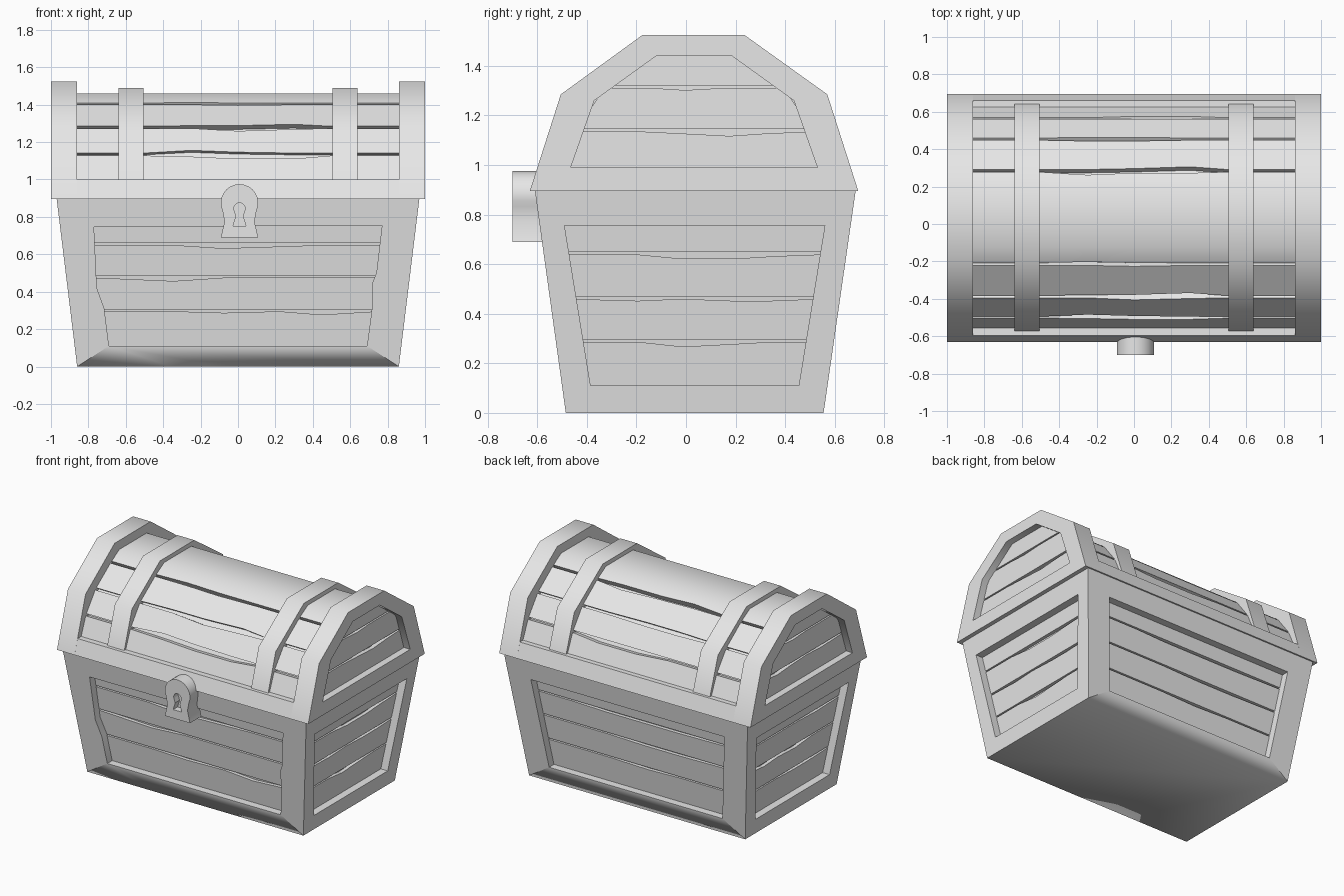
import bpy, bmesh, math, random
from mathutils import Vector

random.seed(4)
if "Cube" in bpy.data.objects:
    bpy.data.objects.remove(bpy.data.objects["Cube"])

grey = bpy.data.materials.new("grey")
grey.use_nodes = True
grey.diffuse_color = (0.8, 0.8, 0.8, 1)
grey.node_tree.nodes["Principled BSDF"].inputs["Base Color"].default_value = grey.diffuse_color


def finish(bm, name, angle=None):
    """Turn a bmesh into a named object, smooth up to the given angle."""
    bmesh.ops.remove_doubles(bm, verts=bm.verts, dist=0.0005)
    bmesh.ops.recalc_face_normals(bm, faces=bm.faces)
    if angle:
        for f in bm.faces:
            f.smooth = True
        for e in bm.edges:
            e.smooth = e.calc_face_angle(math.pi) < math.radians(angle)
    mesh = bpy.data.meshes.new(name)
    bm.to_mesh(mesh)
    bm.free()
    mesh.materials.append(grey)
    obj = bpy.data.objects.new(name, mesh)
    bpy.context.collection.objects.link(obj)
    return obj


def face(bm, points):
    return bm.faces.new([bm.verts.new(p) for p in points])


def loft(bm, rings):
    """Skin equal-length rings and cap both ends."""
    rows = [[bm.verts.new(p) for p in ring] for ring in rings]
    n = len(rows[0])
    for a, b in zip(rows, rows[1:]):
        for i in range(n):
            j = (i + 1) % n
            bm.faces.new((a[i], a[j], b[j], b[i]))
    bm.faces.new(rows[0])
    bm.faces.new(rows[-1])


def section(points, x):
    return [(x, y, z) for y, z in points]


def lerp_table(table, z):
    for (z0, v0), (z1, v1) in zip(table, table[1:]):
        if z <= z1 or z1 == table[-1][0]:
            return v0 + (v1 - v0) * (z - z0) / (z1 - z0)


# Sloping body walls: u runs along the wall, z up, d into the wall
def front(u, z, d=0):
    return (u, -0.485 - 0.125 * z / 0.9 + d, z)


def back(u, z, d=0):
    return (u, 0.555 + 0.13 * z / 0.9 - d, z)


def side(sign, x0, slope):
    return lambda u, z, d=0: (sign * (x0 + slope * z - d), u, z)


def recess(bm, place, outer, inner, depth):
    """Frame face around a sunken opening; loops are given side by side."""
    n = len(outer)
    for i in range(n):
        o = outer[i] + outer[(i + 1) % n][:1]
        q = inner[i] + inner[(i + 1) % n][:1]
        face(bm, [place(*p) for p in o + q[::-1]])
    loop = [p for s in inner for p in s]
    for a, b in zip(loop, loop[1:] + loop[:1]):
        face(bm, [place(*a), place(*b), place(*b, depth), place(*a, depth)])
    face(bm, [place(*p, depth) for p in loop])


def wall_planks(name, place, levels, table, centre=0, depth=0.055):
    """Horizontal planks with slightly worn edges behind an opening."""
    bm = bmesh.new()
    steps = [-1, -0.45, -0.1, 0.3, 0.6, 1]
    for i, (a, b) in enumerate(zip(levels, levels[1:])):
        lo = a + (0.005 if i else -0.02)
        hi = b + (-0.005 if i < len(levels) - 2 else 0.02)
        wear = [0] + [random.choice((0, 0, 0.008, 0.018)) for _ in steps[2:]] + [0]
        wl, wh = (lerp_table(table, z) + 0.03 for z in (lo, hi))
        ring = [(centre + s * wl, lo) for s in steps]
        ring += [(centre + s * wh, hi - w) for s, w in zip(steps, wear)][::-1]
        loft(bm, [[place(*p, d) for p in ring] for d in (depth, depth + 0.04)])
    finish(bm, name)


# Body: tapered box with a sunken opening in each wall
bm = bmesh.new()
top, half0, half1 = 0.9, 0.86, 0.97
dent = [(-half0, 0), (-0.36, 0), (-0.25, 0.03), (-0.13, 0)]
plain = [[(-half0, 0)], [(half0, 0)], [(half1, top)], [(-half1, top)]]
front_open = [[(-0.69, 0.11)],
              [(0.69, 0.11), (0.715, 0.3), (0.72, 0.45), (0.74, 0.5)],
              [(0.77, 0.755)],
              [(-0.77, 0.745), (-0.755, 0.42), (-0.715, 0.31)]]
back_open = [[(-0.69, 0.11)], [(0.69, 0.11)], [(0.77, 0.755)], [(-0.77, 0.755)]]
recess(bm, front, [dent] + plain[1:], front_open, 0.08)
recess(bm, back, plain, back_open, 0.08)
walls = {s: side(s, half0, (half1 - half0) / top) for s in (1, -1)}
for s in walls:
    recess(bm, walls[s],
           [[(-0.485, 0)], [(0.555, 0)], [(0.685, top)], [(-0.61, top)]],
           [[(-0.385, 0.11)], [(0.455, 0.11)], [(0.56, 0.755)], [(-0.49, 0.755)]], 0.08)
face(bm, [front(*p) for p in dent] + [front(half0, 0), back(half0, 0), back(-half0, 0)])
face(bm, [front(-half1, top), front(half1, top), back(half1, top), back(-half1, top)])
body = finish(bm, "chest_body", 20)

# Long lower edges are worn soft; the frame mitres stay crisp
for e in body.data.edges:
    p, q = (body.data.vertices[i].co for i in e.vertices)
    low = max(p.z, q.z) < 0.05
    if low and abs(p.y - q.y) < 0.05:
        e.use_edge_sharp = False
    elif min(p.z, q.z) < 0.05:
        e.use_edge_sharp = True

# Body planks
long_table, short_table = [(0.11, 0.69), (0.755, 0.77)], [(0.11, 0.42), (0.755, 0.525)]
wall_planks("front_planks", front, [0.11, 0.3, 0.48, 0.655, 0.755], long_table)
wall_planks("back_planks", back, [0.11, 0.3, 0.48, 0.655, 0.755], long_table)
for s, label in ((1, "left"), (-1, "right")):
    wall_planks(label + "_planks", walls[s], [0.11, 0.29, 0.465, 0.645, 0.755],
                short_table, 0.035)

# Lid end frames with a sunken panel, and their planks
outline = [(-0.63, 0.895), (0.695, 0.895), (0.57, 1.285),
           (0.235, 1.525), (-0.175, 1.525), (-0.505, 1.285)]
opening = [(-0.465, 0.99), (0.53, 0.99), (0.435, 1.26),
           (0.185, 1.44), (-0.12, 1.44), (-0.37, 1.26)]
for s, label in ((1, "left"), (-1, "right")):
    bm = bmesh.new()
    loft(bm, [section(outline, s * 0.86), section(outline, s),
              section(opening, s), section(opening, s * 0.92)])
    finish(bm, label + "_lid_frame", 40)
    wall_planks(label + "_lid_planks", side(s, 1, 0), [0.99, 1.14, 1.315, 1.44],
                [(0.99, 0.4975), (1.26, 0.4025), (1.44, 0.1525)], 0.033, 0.05)

# Lid rim
bm = bmesh.new()
rim = [(-0.63, 0.895), (0.695, 0.895), (0.661, 1.0), (-0.596, 1.0)]
loft(bm, [section(rim, -0.86), section(rim, 0.86)])
finish(bm, "lid_rim")

# Lid straps
strap = [(-0.575, 0.99), (-0.485, 1.265), (-0.165, 1.49),
         (0.225, 1.49), (0.55, 1.265), (0.645, 0.99)]
for s, label in ((1, "left"), (-1, "right")):
    bm = bmesh.new()
    loft(bm, [section(strap, s * 0.505), section(strap, s * 0.64)])
    finish(bm, label + "_lid_strap", 40)

# Lid boards over a dark core
boards = [[(-0.555, 1.0), (-0.5, 1.135)], [(-0.5, 1.135), (-0.39, 1.28)],
          [(-0.39, 1.28), (-0.215, 1.405)],
          [(-0.215, 1.405), (-0.12, 1.46), (0.19, 1.46), (0.285, 1.405)],
          [(0.285, 1.405), (0.455, 1.28)], [(0.455, 1.28), (0.565, 1.135)],
          [(0.565, 1.135), (0.625, 1.0)]]
centre = Vector((0.035, 1.0))


def shrink(points, k):
    return [centre + (Vector(p) - centre) * k for p in points]


bm = bmesh.new()
core = shrink([b[0] for b in boards] + [boards[-1][-1]], 0.93)
loft(bm, [section(core, -0.87), section(core, 0.87)])
finish(bm, "lid_core", 40)

bm = bmesh.new()
for i, board in enumerate(boards):
    rings = []
    for x in (-0.87, -0.5, -0.25, 0, 0.3, 0.5, 0.87):
        pts = [Vector(p) for p in board]
        wear = [random.choice((0, 0.006, 0.018)) if abs(x) < 0.4 else 0 for _ in (0, 1)]
        start, end = (pts[1] - pts[0]).normalized(), (pts[-2] - pts[-1]).normalized()
        if i > 0:
            pts[0] += start * (0.008 + wear[0])
        if i < len(boards) - 1:
            pts[-1] += end * (0.008 + wear[1])
        rings.append(section(pts + shrink(pts, 0.9)[::-1], x))
    loft(bm, rings)
finish(bm, "lid_boards", 40)


# Lock plate with a sunken keyhole
def keyhole(radius, z, waist, foot, waist_z, foot_z, y):
    head = [(0.008 + radius * math.cos(a), z + radius * math.sin(a))
            for a in (math.radians(-25 + 230 * i / 16) for i in range(17))]
    tail = [(-waist, waist_z), (-foot, foot_z), (foot, foot_z), (waist, waist_z)]
    return [(x, y, h) for x, h in head + [(0.008 + t, h) for t, h in tail]]


plate = (0.1, 0.875, 0.08, 0.1, 0.775, 0.69)
hole = (0.03, 0.845, 0.018, 0.034, 0.805, 0.752)
bm = bmesh.new()
loft(bm, [keyhole(*plate, -0.57), keyhole(*plate, -0.7),
          keyhole(*hole, -0.7), keyhole(*hole, -0.65)])
finish(bm, "lock_plate", 35)
